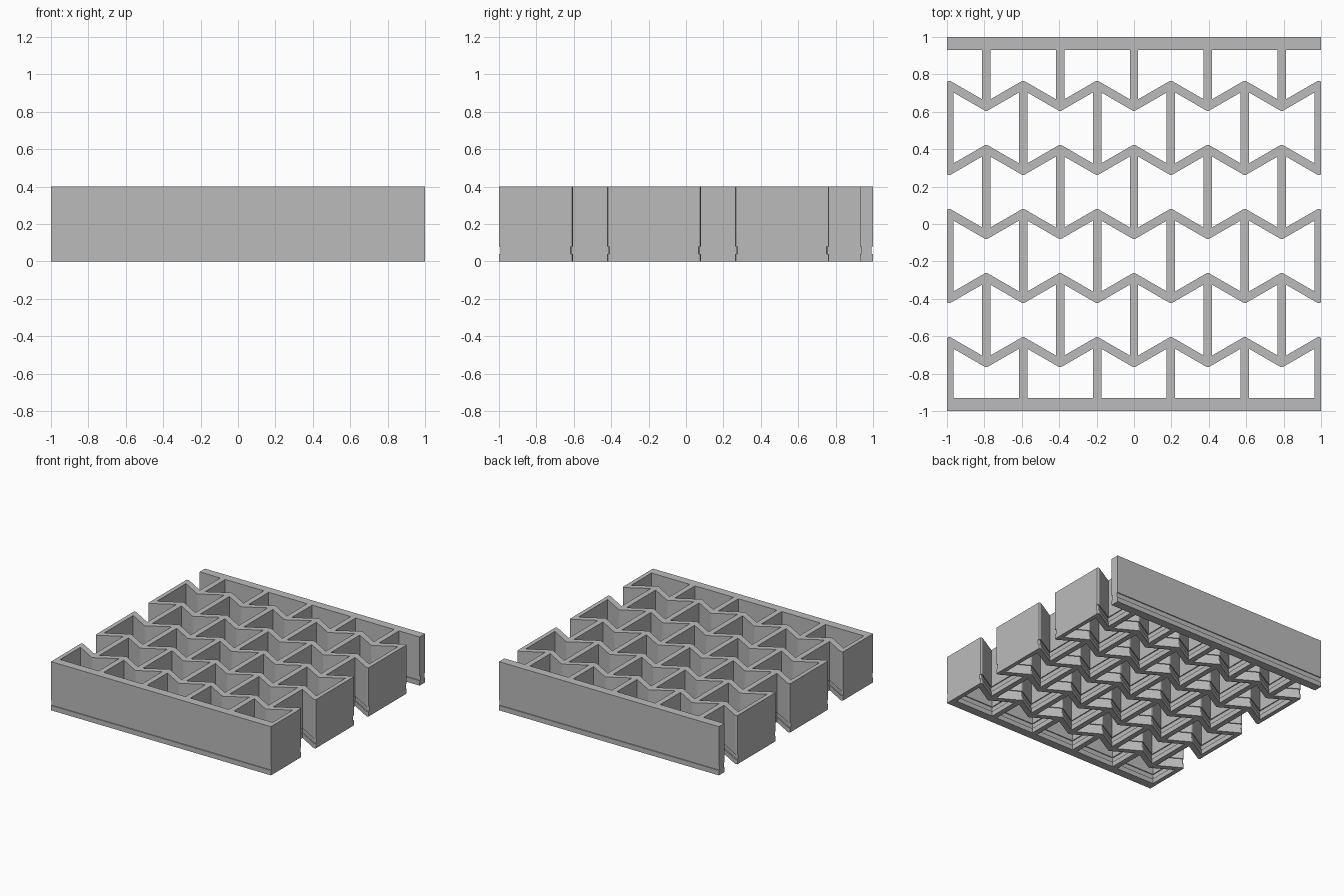
import bpy
import bmesh
import math

default = bpy.data.objects.get("Cube")
if default:
    bpy.data.objects.remove(default, do_unlink=True)

# Lattice dimensions
HALF_PITCH = 0.1975                 # sideways spacing between alternate walls
WALL = 0.045                        # wall thickness
ROW_STEP = 0.3425                   # spacing of the zigzag rows
SLOPE = math.radians(30)
AMPLITUDE = HALF_PITCH * math.tan(SLOPE) / 2
BLUNT = 0.08                        # half height of a row at its blunted tips
BAR_INNER = 0.93                    # inner face of the end bars
HEIGHT = 0.4
GROOVE_LOW, GROOVE_HIGH, GROOVE = 0.04, 0.08, 0.008


def add_stack(bm, outline, bottom, top):
    """Upright solid from outline(g), widened to g = GROOVE across the groove band."""
    levels = [(bottom, 0), (GROOVE_LOW, 0), (GROOVE_LOW, GROOVE),
              (GROOVE_HIGH, GROOVE), (GROOVE_HIGH, 0), (top, 0)]
    rings = [[bm.verts.new((x, y, z)) for x, y in outline(g)] for z, g in levels]
    n = len(rings[0])
    for low, high in zip(rings, rings[1:]):
        for i in range(n):
            j = (i + 1) % n
            bm.faces.new((low[i], low[j], high[j], high[i]))
    bm.faces.new(rings[0][::-1])
    bm.faces.new(rings[-1])


def make_object(name, bm):
    bmesh.ops.dissolve_degenerate(bm, dist=1e-6, edges=bm.edges)
    bmesh.ops.recalc_face_normals(bm, faces=bm.faces)
    mesh = bpy.data.meshes.new(name)
    bm.to_mesh(mesh)
    bm.free()
    obj = bpy.data.objects.new(name, mesh)
    bpy.context.collection.objects.link(obj)
    return obj


def row_edge(g):
    """Points of a cell's pinched edge, right to left, relative to the row centre."""
    tan, cos = math.tan(SLOPE), math.cos(SLOPE)
    w = HALF_PITCH - WALL / 2 + g
    base = -AMPLITUDE - WALL / 2 / cos + g / cos
    tip = -BLUNT + g
    u = (tip - base) / tan
    return [(w, base + w * tan), (u, tip), (-u, tip), (-w, base + w * tan)]


def bar_edge(g):
    """Points of a cell's straight edge along an end bar."""
    w = HALF_PITCH - WALL / 2 + g
    return [(w, g), (-w, g)]


def cell_outline(cx, upper, lower):
    def outline(g):
        top = [(cx + x, upper + y) for x, y in
               (bar_edge(g) if upper == BAR_INNER else row_edge(g))]
        low = [(cx - x, lower - y) for x, y in
               (bar_edge(g) if lower == -BAR_INNER else row_edge(g))]
        return top + low
    return outline


# Solid block with a shallow groove along the front and back faces
block = bmesh.new()
add_stack(block, lambda g: [(1, 1 - g), (-1, 1 - g), (-1, g - 1), (1, g - 1)], 0, HEIGHT)
lattice = make_object("lattice_panel", block)

# Pinched cells in staggered rows, open where they meet the sides
cells = bmesh.new()
levels = [BAR_INNER] + [ROW_STEP * k for k in (2, 1, 0, -1, -2)] + [-BAR_INNER]
for i, (upper, lower) in enumerate(zip(levels, levels[1:])):
    for k in (range(-5, 6, 2) if i % 2 == 0 else range(-4, 5, 2)):
        add_stack(cells, cell_outline(k * HALF_PITCH, upper, lower), -0.1, HEIGHT + 0.1)
cutter = make_object("cell_cutter", cells)
cutter.hide_render = True

# Cut the cells out of the block
cut = lattice.modifiers.new("cells", "BOOLEAN")
cut.operation = "DIFFERENCE"
cut.solver = "EXACT"
cut.object = cutter
bpy.context.view_layer.objects.active = lattice
lattice.select_set(True)
bpy.ops.object.modifier_apply(modifier=cut.name)
bpy.data.objects.remove(cutter, do_unlink=True)

# Plain grey all over
grey = bpy.data.materials.new("plain_grey")
grey.use_nodes = True
colour = (0.5, 0.5, 0.5, 1)
grey.diffuse_color = colour
grey.node_tree.nodes["Principled BSDF"].inputs["Base Color"].default_value = colour
lattice.data.materials.clear()
lattice.data.materials.append(grey)
